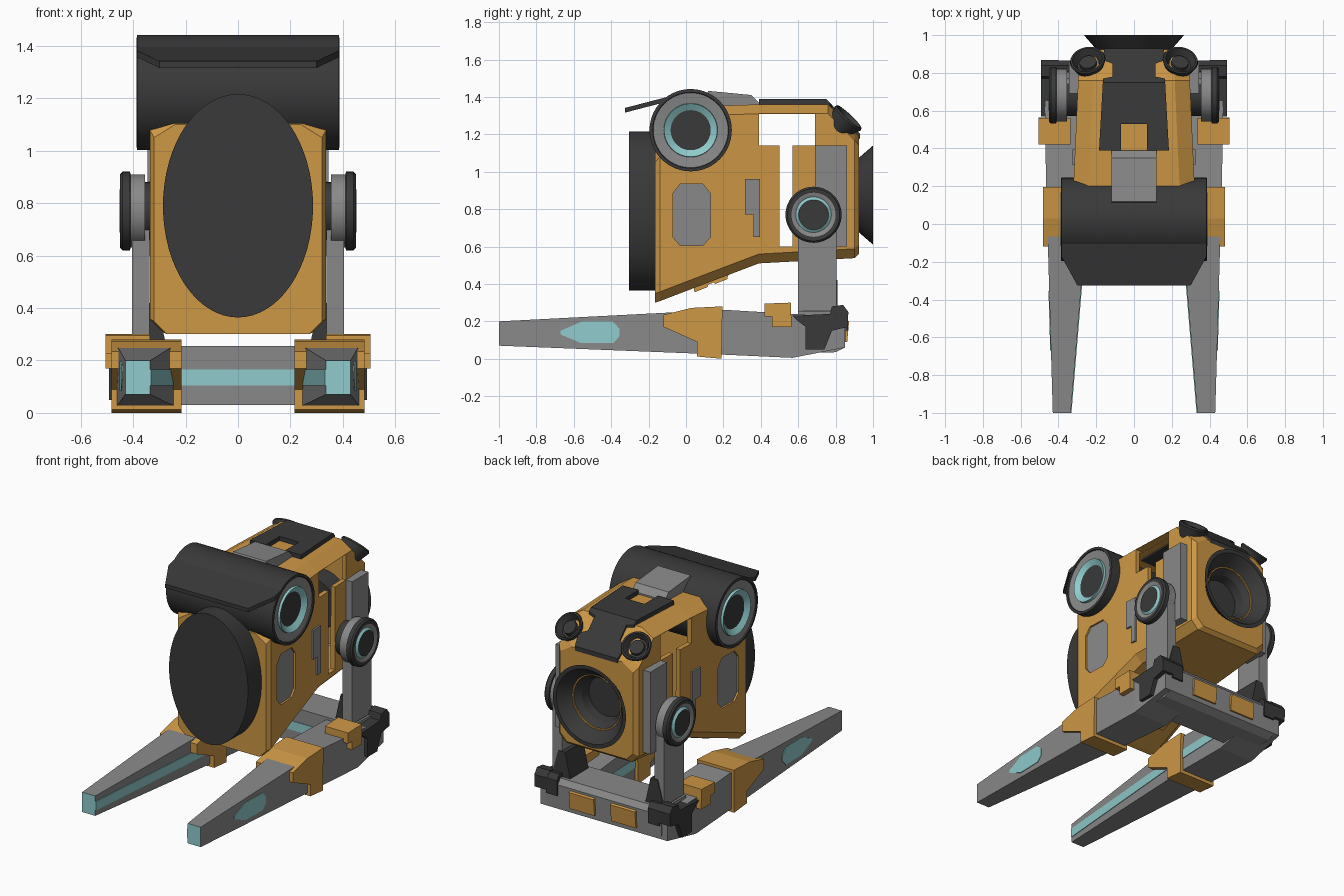
import bpy, bmesh, math
from mathutils import Vector

if "Cube" in bpy.data.objects:
    bpy.data.objects.remove(bpy.data.objects["Cube"])

def material(name, rgb):
    m = bpy.data.materials.new(name)
    m.diffuse_color = (*rgb, 1)
    m.use_nodes = True
    m.node_tree.nodes["Principled BSDF"].inputs["Base Color"].default_value = m.diffuse_color
    return m

ORANGE = material("orange_paint", (0.61, 0.31, 0.06))
DARK = material("dark_rubber", (0.041, 0.041, 0.041))
GRAY = material("gray_metal", (0.25, 0.25, 0.25))
TEAL = material("pale_teal", (0.28, 0.60, 0.61))
MATS = [ORANGE, DARK, GRAY, TEAL]
O, D, G, T = range(4)


def make(name, verts, faces, mats, mirror=False, smooth=False):
    """Mesh object from faces; optional copy mirrored across x."""
    bm = bmesh.new()
    for s in ((1, -1) if mirror else (1,)):
        vs = [bm.verts.new((s * v[0], v[1], v[2])) for v in verts]
        for i, f in enumerate(faces):
            face = bm.faces.new([vs[k] for k in f])
            face.material_index = mats if isinstance(mats, int) else mats[i]
            face.smooth = smooth
    bmesh.ops.remove_doubles(bm, verts=bm.verts, dist=1e-5)
    bmesh.ops.recalc_face_normals(bm, faces=bm.faces)
    me = bpy.data.meshes.new(name)
    bm.to_mesh(me)
    bm.free()
    for m in MATS:
        me.materials.append(m)
    if smooth:
        me.set_sharp_from_angle(angle=math.radians(30))
    ob = bpy.data.objects.new(name, me)
    bpy.context.collection.objects.link(ob)
    return ob


def loft(name, rings, mat, mirror=False):
    """Skin closed rings of equal length; mat = (side, first cap, last cap)."""
    n = len(rings[0])
    faces = [(r * n + i, r * n + (i + 1) % n, (r + 1) * n + (i + 1) % n, (r + 1) * n + i)
             for r in range(len(rings) - 1) for i in range(n)]
    mats = [mat[0]] * len(faces) + [mat[1], mat[2]]
    faces += [tuple(range(n)), tuple(range((len(rings) - 1) * n, len(rings) * n))]
    return make(name, [v for r in rings for v in r], faces, mats, mirror)


def prism(name, pts, axis, lo, hi, mat, mirror=False):
    """Extrude a 2D outline along an axis; lo/hi may be functions of the point."""
    rings = []
    for lim in (lo, hi):
        ring = []
        for a, b in pts:
            h = lim(a, b) if callable(lim) else lim
            ring.append({'x': (h, a, b), 'y': (a, h, b), 'z': (a, b, h)}[axis])
        rings.append(ring)
    return loft(name, rings, (mat,) * 3, mirror)


def lathe(name, centre, axis, prof, mirror=False, seg=48, sx=1.0):
    """Revolve (radius, height, material to next) about an axis."""
    q = Vector(axis).to_track_quat('Z', 'Y')
    verts, faces, mats = [], [], []
    prof = [p for p in prof]
    for r, h, _ in prof:
        for i in range(seg):
            a = 2 * math.pi * i / seg
            v = q @ Vector((r * math.cos(a), r * math.sin(a), h))
            verts.append((centre[0] + v.x * sx, centre[1] + v.y, centre[2] + v.z))
    for k in range(len(prof) - 1):
        for i in range(seg):
            j = (i + 1) % seg
            f = [k * seg + i, k * seg + j, (k + 1) * seg + j, (k + 1) * seg + i]
            if prof[k][0] == 0:          # triangle fans at the poles
                f = [f[0], f[2], f[3]]
            elif prof[k + 1][0] == 0:
                f = f[:3]
            faces.append(f)
            mats.append(prof[k][2])
    return make(name, verts, faces, mats, mirror, True)


def sym(pts):
    """Close a half outline by reflecting its first coordinate."""
    return pts + [(-a, b) for a, b in reversed(pts) if a > 1e-6]


# Body shell: lofted chamfered sections, hollowed, then cut
def side(y, _=0):
    return 0.33 - 0.045 * y

sections = [(-0.165, 0.32, 0.30, 1.10), (-0.14, side(-.14), 0.308, 1.13),
            (0.1, side(.1), 0.40, 1.35), (0.39, side(.39), 0.51, 1.36),
            (0.76, side(.76), 0.53, 1.36), (0.90, side(.9), 0.538, 1.22),
            (0.925, 0.265, 0.56, 1.19)]
rings = []
for y, w, zb, zt in sections:
    half = [(w - .05, zb), (w, zb + .05), (w, zt - .05), (w - .08, zt)]
    rings.append([(x, y, z) for x, z in sym(half)])
body = loft("body_shell", rings, (O, O, O))
sol = body.modifiers.new("hollow", 'SOLIDIFY')
sol.thickness, sol.offset = 0.035, -1

octagon = [(-.07, .65), (-.03, .605), (.09, .605), (.13, .65),
           (.13, .885), (.09, .935), (-.03, .935), (-.07, .885)]
cutters = [
    prism("window_cutter", [(.39, 1.14), (.50, 1.14), (.50, .60), (.57, .60), (.57, 1.14),
                            (.69, 1.14), (.69, 1.308), (.39, 1.308)], 'x', -.6, .6, O),
    prism("panel_cutter", octagon, 'x', -.6, .6, O),
    lathe("rear_cutter", (0, 0, .875), (0, 1, 0), [(0, .7, O), (.17, .7, O), (.17, 1.2, O), (0, 1.2, O)]),
]
for c in cutters:
    b = body.modifiers.new(c.name, 'BOOLEAN')
    b.operation, b.solver, b.object = 'DIFFERENCE', 'EXACT', c
bpy.context.view_layer.objects.active = body
for m in list(body.modifiers):
    bpy.ops.object.modifier_apply(modifier=m.name)
for c in cutters:
    bpy.data.objects.remove(c)

# Body side details
prism("side_octagon_panel", octagon, 'x', lambda y, z: side(y) - .03,
      lambda y, z: side(y) - .012, G, True)
prism("side_step_panel", [(.315, .77), (.36, .77), (.36, .65), (.395, .65), (.395, .96), (.315, .96)],
      'x', lambda y, z: side(y) - .02, lambda y, z: side(y) + .012, G, True)
prism("side_slab", [(.69, .60), (.86, .60), (.86, 1.14), (.69, 1.14)], 'x', .27, .345, G, True)
prism("inner_ceiling", sym([(.19, .30), (.19, .76)]), 'z', 1.311, 1.322, D)
prism("belly_plate", [(.04, .39), (.045, .355), (.115, .383), (.12, .397), (.15, .408),
                      (.155, .40), (.22, .425), (.23, .46)], 'x', -.2, .2, O)

# Front oval disc
lathe("front_oval", (0, 0, .79), (0, 1, 0),
      [(0, -.305, D), (.426, -.305, D), (.426, -.15, D), (0, -.15, D)], seg=64, sx=.672)

# Top roll with ringed ends, and visor
end = [(.22, .385, D), (.203, .387, D), (.20, .380, G), (.144, .372, G), (.142, .388, T),
       (.107, .365, D), (0, .365, D)]
end_mats = [D, D, G, T, T, D]
half = [(end[i][0], end[i][1], end_mats[i] if i < 6 else D) for i in range(7)]
other = [(end[i][0], -end[i][1], end_mats[i - 1] if i else D) for i in range(6, -1, -1)]
lathe("top_roll", (0, .025, 1.222), (1, 0, 0), other + half, seg=56)
visor = lambda x, y: 1.392 + (y + .13) * .26
prism("visor", sym([(.385, -.10), (.385, -.17), (.30, -.325)]), 'z',
      lambda x, y: visor(x, y) - .025, visor, D)

# Roof plates
prism("roof_gray_panel", [(.10, 1.40), (.12, 1.432), (.35, 1.41), (.39, 1.37), (.39, 1.35), (.1, 1.35)],
      'x', -.12, .12, G)
prism("roof_dark_plate", sym([(0, .53), (.07, .53), (.07, .39), (.185, .39), (.165, .75), (0, .75)]),
      'z', 1.35, 1.388, D)
slope = lambda x, y: 1.388 - (y - .75) * 1.02
prism("roof_rear_plate", sym([(.165, .75), (.165, .77), (.115, .78), (.115, .85), (.17, .87), (.155, .93)]),
      'z', lambda x, y: slope(x, y) - .03, slope, D)

# Rear lamps and rear horn
lathe("rear_lamp", (.243, .855, 1.275), (.15, .68, .72),
      [(0, -.07, D), (.06, -.07, D), (.095, .015, D), (.09, .025, D), (.08, .025, D), (.06, -.015, D),
       (.047, -.015, D), (.045, .005, D), (0, .005, D)], True, 32)
lathe("rear_horn", (0, 0, .875), (0, 1, 0),
      [(0, .77, D), (.17, .77, D), (.178, .90, D), (.265, 1.0, D), (.24, 1.0, D), (.14, .88, D),
       (.13, .82, D), (0, .82, D)])

# Legs and pivot joints
prism("leg", [(.60, .2), (.805, .2), (.805, .77), (.77, .86), (.63, .86), (.60, .77)],
      'x', .337, .405, G, True)
lathe("pivot_joint", (0, .682, .77), (1, 0, 0),
      [(0, .27, D), (.11, .27, D), (.11, .355, D), (.14, .355, G), (.14, .41, D), (.15, .412, D),
       (.15, .44, D), (.14, .45, D), (.118, .45, G), (.095, .44, T), (.08, .452, D), (0, .452, D)], True)
prism("leg_foot_block", [(.27, .24), (.41, .24), (.36, .42), (.31, .42)], 'y', .62, .81, D, True)

# Fork prongs with teal tips
prong = [(-1, .335, .43, .07, .2), (.2, .235, .465, .022, .262),
         (.57, .22, .472, .005, .24), (.85, .22, .46, .06, .22)]
loft("prong", [[(a, y, zb), (b, y, zb), (b, y, zt), (a, y, zt)] for y, a, b, zb, zt in prong],
     (G, T, G), True)
outer = lambda y, z: .43 + (y + 1) * .0292
prism("prong_side_window", [(-.67, .13), (-.56, .083), (-.39, .083), (-.355, .12), (-.355, .16),
                            (-.39, .198), (-.56, .198), (-.67, .15)],
      'x', lambda y, z: outer(y, z) - .004, lambda y, z: outer(y, z) + .004, T, True)
prism("prong_inner_strip", [(.331, -1), (.231, .2), (.216, .59), (.226, .59), (.241, .2), (.341, -1)],
      'z', .105, .165, T, True)
prism("prong_band", [(-.12, .235), (-.12, .17), (.06, .09), (.06, .012), (.19, .0), (.195, .28), (.03, .272)],
      'x', .215, .483, O, True)
prism("prong_clamp", [(.42, .295), (.42, .225), (.46, .225), (.46, .17), (.565, .17), (.56, .3)],
      'x', .335, .505, O, True)

# Rear crossbar
prism("crossbar", [(.6, .03), (.8, .035), (.85, .06), (.857, .22), (.83, .255), (.6, .255)],
      'x', -.42, .42, G)
prism("crossbar_strip", sym([(.23, .105), (.23, .165)]), 'y', .596, .604, T)
prism("crossbar_plate", [(.84, .09), (.862, .09), (.872, .2), (.84, .21)], 'x', .06, .24, O, True)
prism("corner_cap", [(.57, .23), (.60, .20), (.64, .17), (.64, .05), (.74, .05), (.78, .15), (.865, .17),
                     (.868, .25), (.84, .288), (.78, .28), (.77, .24)], 'x', .40, .492, D, True)
prism("corner_cap_inner", [(.79, .15), (.866, .15), (.866, .25), (.84, .283), (.79, .275)],
      'x', .33, .41, D, True)
